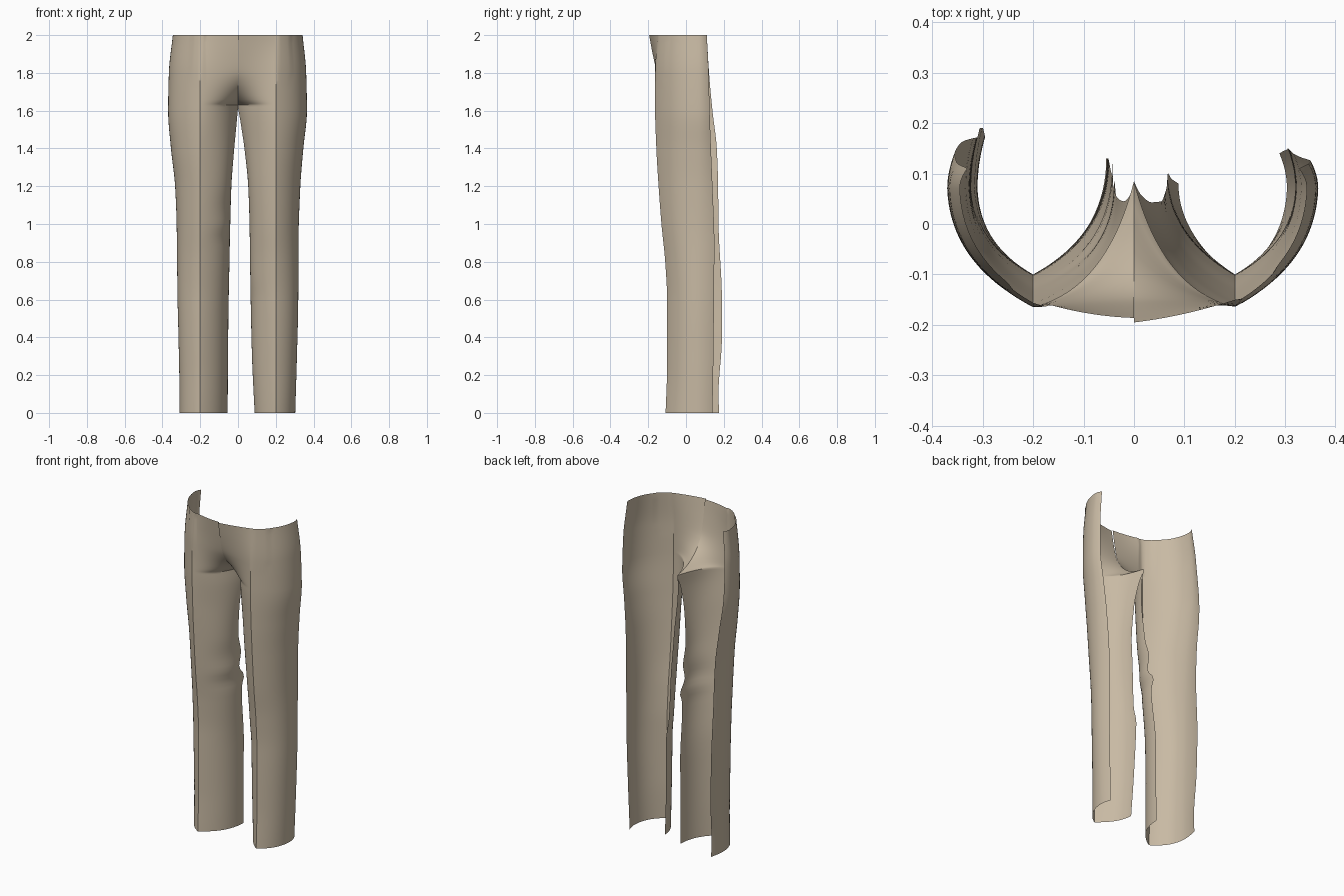
import bpy, bmesh

if "Cube" in bpy.data.objects:
    bpy.data.objects.remove(bpy.data.objects["Cube"])

# One flat cloth colour
cloth = bpy.data.materials.new("tan cloth")
cloth.diffuse_color = (0.58, 0.49, 0.37, 1)
cloth.use_nodes = True
cloth.node_tree.nodes["Principled BSDF"].inputs["Base Color"].default_value = cloth.diffuse_color

# Shared front shape: z, crease y, inner control x offset, inner control y
FRONT = [
    (0.0, -0.108, 0.0, -0.02), (0.25, -0.10, 0.0, -0.02), (0.6, -0.10, 0.0, -0.025),
    (0.8, -0.11, 0.0, -0.04), (1.0, -0.13, 0.0, -0.065), (1.2, -0.145, 0.0, -0.08),
    (1.4, -0.157, 0.015, -0.09), (1.63, -0.164, 0.055, -0.13), (1.7, -0.164, 0.075, -0.14),
    (1.8, -0.163, 0.09, -0.155), (2.0, -0.15, 0.10, -0.183)]

# Outer side: z, widest x, back edge y
OUTER = {
    "left": [(0, .310, .175), (.1, .310, .172), (.4, .315, .19), (.6, .32, .19), (1, .325, .172),
             (1.2, .333, .17), (1.4, .355, .163), (1.6, .37, .14), (1.8, .366, .122), (2, .345, .11)],
    "right": [(0, .303, .14), (.3, .312, .145), (.6, .319, .148), (.9, .32, .15), (1.2, .33, .14),
              (1.4, .346, .132), (1.6, .365, .125), (1.8, .361, .12), (2, .342, .11)]}

# Inseam, then the crotch curve up the centre front: z, x, y
INNER = {
    "left": [(0, .055, .13), (.5, .051, .13), (.86, .044, .10), (.92, .043, .12), (1.0, .041, .07),
             (1.08, .039, .085), (1.2, .035, .055), (1.4, .02, .045), (1.55, .006, .06)],
    "right": [(0, .088, .08), (.3, .074, .09), (.6, .067, .10), (.72, .065, .075), (1.0, .061, .06),
              (1.2, .054, .045), (1.4, .034, .043), (1.55, .012, .06)]}
CROTCH = [(1.63, 0, .085), (1.64, 0, .04), (1.66, 0, -.02), (1.70, 0, -.08),
          (1.75, 0, -.125), (1.8, 0, -.15), (1.9, 0, -.171), (2, 0, -.186)]

# Raised pleat panel at the waist: x range
PLEAT = {"left": (0.175, 0.25), "right": (0.20, 0.28)}


def sample(keys, z):
    """Smooth, overshoot-free interpolation of keyed rows."""
    i = 0
    while i < len(keys) - 2 and z > keys[i + 1][0]:
        i += 1
    a, b = keys[i], keys[i + 1]
    h = b[0] - a[0]
    t = min(max((z - a[0]) / h, 0), 1)

    def slope(k, c):
        if k == 0 or k == len(keys) - 1:
            j = min(k, len(keys) - 2)
            return (keys[j + 1][c] - keys[j][c]) / (keys[j + 1][0] - keys[j][0])
        l = (keys[k][c] - keys[k - 1][c]) / (keys[k][0] - keys[k - 1][0])
        r = (keys[k + 1][c] - keys[k][c]) / (keys[k + 1][0] - keys[k][0])
        return 2 * l * r / (l + r) if l * r > 0 else 0

    return [(2*t**3 - 3*t*t + 1) * a[c] + (t**3 - 2*t*t + t) * h * slope(i, c)
            + (3*t*t - 2*t**3) * b[c] + (t**3 - t*t) * h * slope(i + 1, c)
            for c in range(1, len(a))]


def bezier(p, c, q, n):
    return [tuple((1-t)**2 * p[k] + 2*t*(1-t) * c[k] + t*t * q[k] for k in (0, 1))
            for t in (i / n for i in range(n + 1))]


def section(side, z):
    """Open U-shaped leg section: back edge, hip, front crease, inner edge."""
    crease_y, off, cy = sample(FRONT, z)
    bx, ay = sample(OUTER[side], z)
    gx, gy = sample(INNER[side] + CROTCH, z)
    if side == "right" and z > 1.75:          # fly overlap sits slightly proud
        gy -= 0.009 * (z - 1.75) / 0.25
    by = 0.07
    d, b = (0.2, crease_y), (bx, by)
    pts = bezier((bx - 0.015, ay), (bx, (ay + by) / 2), b, 6)
    pts += bezier(b, (bx * 0.985, crease_y + 0.36 * (by - crease_y)), d, 20)[1:]
    pts += bezier(d, (gx + off, cy), (gx, gy), 24)[1:]
    lift = 0.006 * max(0, (z - 1.72) / 0.28)
    lo, hi = PLEAT[side]
    return [(x, y - lift if lo < x < hi and y < 0 else y) for x, y in pts]


def build_leg(side, sign):
    rows = [1.6 * i / 56 for i in range(57)]
    rows += [1.61, 1.62, 1.63, 1.635, 1.64, 1.65, 1.66, 1.68]
    rows += [1.7 + 0.3 * i / 15 for i in range(16)]
    bm = bmesh.new()
    grid = [[bm.verts.new((sign * x, y, z)) for x, y in section(side, z)] for z in rows]
    for r0, r1 in zip(grid, grid[1:]):
        for i in range(len(r0) - 1):
            quad = [r0[i], r0[i + 1], r1[i + 1], r1[i]]
            bm.faces.new(quad if sign < 0 else quad[::-1])   # normals outward
    mesh = bpy.data.meshes.new(side + "_trouser_front")
    bm.to_mesh(mesh)
    bm.free()
    mesh.materials.append(cloth)
    obj = bpy.data.objects.new(side + "_trouser_front", mesh)
    bpy.context.collection.objects.link(obj)
    bpy.ops.object.select_all(action='DESELECT')
    obj.select_set(True)
    bpy.context.view_layer.objects.active = obj
    bpy.ops.object.shade_smooth_by_angle(angle=0.6)


# Two front halves meeting at the centre seam
build_leg("left", -1)
build_leg("right", 1)
